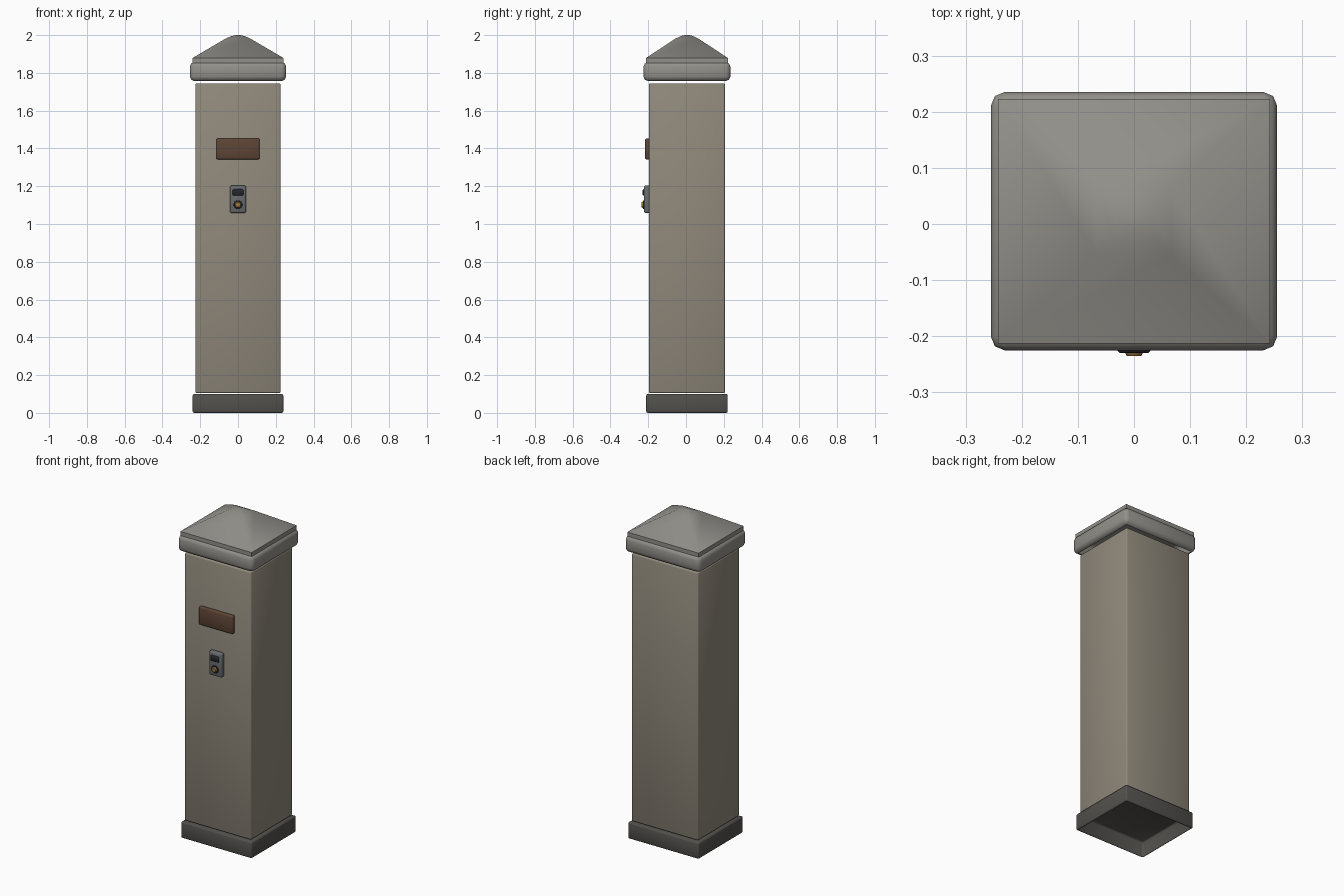
import bpy, bmesh, math
from mathutils import Matrix

if "Cube" in bpy.data.objects:
    bpy.data.objects.remove(bpy.data.objects["Cube"])

CY = 0.005  # the post sits slightly back so the button stays inside the bounds


def material(name, rgb):
    m = bpy.data.materials.new(name)
    m.diffuse_color = (*rgb, 1)
    m.use_nodes = True
    m.node_tree.nodes["Principled BSDF"].inputs["Base Color"].default_value = m.diffuse_color
    return m


STONE = material("warm_stone", (0.28, 0.25, 0.20))
CAP = material("cap_stone", (0.29, 0.28, 0.255))
DARK = material("dark_stone", (0.085, 0.082, 0.075))
BROWN = material("brown_metal", (0.11, 0.058, 0.036))
STEEL = material("steel", (0.14, 0.15, 0.16))
BLACK = material("black", (0.02, 0.02, 0.025))
AMBER = material("amber", (0.36, 0.19, 0.05))


def finish(name, bm, mat, angle=50):
    bmesh.ops.recalc_face_normals(bm, faces=bm.faces)
    mesh = bpy.data.meshes.new(name)
    bm.to_mesh(mesh)
    bm.free()
    mesh.materials.append(mat)
    ob = bpy.data.objects.new(name, mesh)
    bpy.context.collection.objects.link(ob)
    bpy.ops.object.select_all(action='DESELECT')
    ob.select_set(True)
    bpy.context.view_layer.objects.active = ob
    bpy.ops.object.shade_smooth_by_angle(angle=math.radians(angle))
    return ob


def box(name, x, y, z, mat, bevel=0.0, segments=1, open_bottom=False):
    """Bevelled box from (min, max) ranges, optionally without its underside."""
    bm = bmesh.new()
    bmesh.ops.create_cube(bm, size=1)
    for v in bm.verts:
        v.co = [r[0] if c < 0 else r[1] for c, r in zip(v.co, (x, y, z))]
    if bevel:
        bmesh.ops.bevel(bm, geom=bm.edges[:], offset=bevel, segments=segments,
                        profile=0.5, affect='EDGES')
    if open_bottom:
        bm.normal_update()
        under = [f for f in bm.faces if f.normal.z < -0.95]
        bmesh.ops.delete(bm, geom=under, context='FACES')
    return finish(name, bm, mat)


def post(name, hx, hy, z0, z1, mat, **kw):
    return box(name, (-hx, hx), (CY - hy, CY + hy), (z0, z1), mat, **kw)


# Base, column and the floating cap band (base and band are open underneath)
post("base", 0.24, 0.216, 0.0, 0.10, DARK, bevel=0.008, segments=2, open_bottom=True)
post("column", 0.225, 0.201, 0.105, 1.745, STONE, bevel=0.007, segments=2)
post("cap_band", 0.255, 0.23, 1.757, 1.857, CAP, bevel=0.024, segments=2, open_bottom=True)

# Pyramid roof with a softened peak: stacked rectangular rings
bm = bmesh.new()
rings = []
for hx, hy, z in [(0.242, 0.218, 1.853), (0.242, 0.218, 1.878), (0.065, 0.06, 1.982),
                  (0.035, 0.032, 1.995), (0.012, 0.012, 2.0)]:
    rings.append([bm.verts.new((sx * hx, CY + sy * hy, z))
                  for sx, sy in ((-1, -1), (1, -1), (1, 1), (-1, 1))])
for a, b in zip(rings, rings[1:]):
    for i in range(4):
        j = (i + 1) % 4
        bm.faces.new((a[i], a[j], b[j], b[i]))
bm.faces.new(rings[-1])
finish("roof", bm, CAP)

# Plaque and bell panel on the front
box("plaque", (-0.115, 0.115), (-0.217, -0.19), (1.342, 1.453), BROWN, 0.008, 2)
box("bell_panel", (-0.043, 0.043), (-0.223, -0.19), (1.058, 1.204), STEEL, 0.009, 2)
box("bell_screen", (-0.029, 0.029), (-0.230, -0.215), (1.150, 1.184), BLACK, 0.004)


def disc(name, r0, r1, y0, y1, z, mat):
    """Tapered round part facing the front."""
    bm = bmesh.new()
    mat4 = Matrix.Translation((0, (y0 + y1) / 2, z)) @ Matrix.Rotation(math.pi / 2, 4, 'X')
    bmesh.ops.create_cone(bm, cap_ends=True, segments=16, radius1=r0, radius2=r1,
                          depth=abs(y1 - y0), matrix=mat4)
    return finish(name, bm, mat, 35)


# Bell button and its ring
disc("button_ring", 0.025, 0.023, -0.215, -0.228, 1.102, BLACK)
disc("button", 0.018, 0.013, -0.226, -0.235, 1.102, AMBER)
